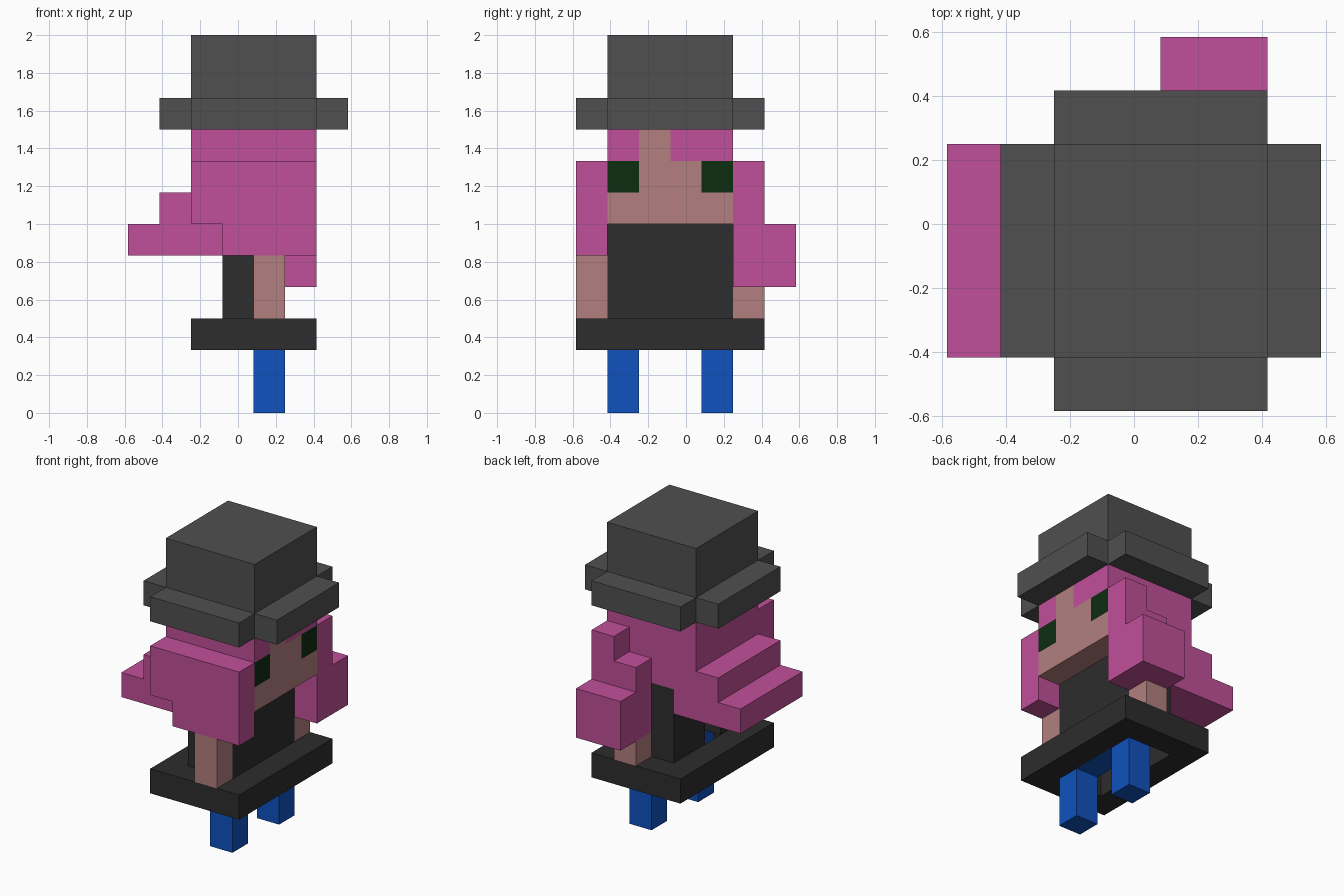
import bpy
import bmesh
from mathutils import Matrix, Vector

U = 1 / 6  # size of one block

cube = bpy.data.objects.get("Cube")
if cube:
    bpy.data.objects.remove(cube, do_unlink=True)


def make_material(name, r, g, b):
    mat = bpy.data.materials.new(name)
    mat.use_nodes = True
    mat.diffuse_color = (r, g, b, 1)
    bsdf = next(n for n in mat.node_tree.nodes if n.type == "BSDF_PRINCIPLED")
    bsdf.inputs["Base Color"].default_value = (r, g, b, 1)
    bsdf.inputs["Roughness"].default_value = 0.9
    return mat


hat_grey = make_material("hat grey", 0.08, 0.08, 0.08)
hair_pink = make_material("hair pink", 0.53, 0.08, 0.32)
skin = make_material("skin", 0.445, 0.216, 0.21)
dress_black = make_material("dress black", 0.026, 0.026, 0.026)
blue = make_material("trouser blue", 0.005, 0.084, 0.515)
eye_green = make_material("eye green", 0.004, 0.026, 0.005)


def blocks(name, mat, *boxes):
    """Join boxes, each given as (x0, x1, y0, y1, z0, z1) in block units."""
    bm = bmesh.new()
    for x0, x1, y0, y1, z0, z1 in boxes:
        centre = Vector((x0 + x1, y0 + y1, z0 + z1)) * U / 2
        size = Vector((x1 - x0, y1 - y0, z1 - z0)) * U
        bmesh.ops.create_cube(bm, size=1, matrix=Matrix.LocRotScale(centre, None, size))
    mesh = bpy.data.meshes.new(name)
    bm.to_mesh(mesh)
    bm.free()
    mesh.materials.append(mat)
    obj = bpy.data.objects.new(name, mesh)
    bpy.context.collection.objects.link(obj)
    return obj


# Hat: tall crown with a brim on all four sides
blocks("hat_crown", hat_grey, (-1.5, 2.5, -2.5, 1.5, 9, 12))
blocks("hat_brim", hat_grey,
       (-2.5, -1.5, -2.5, 1.5, 9, 10), (2.5, 3.5, -2.5, 1.5, 9, 10),
       (-1.5, 2.5, -3.5, -2.5, 9, 10), (-1.5, 2.5, 1.5, 2.5, 9, 10))

# Face layer with eyes and fringe
blocks("face", skin,
       (1.5, 2.5, -2.5, 1.5, 6, 7), (1.5, 2.5, -1.5, 0.5, 7, 8),
       (1.5, 2.5, -1.5, -0.5, 8, 9))
for side, y in (("right", -2.5), ("left", 0.5)):
    blocks(side + "_eye", eye_green, (1.5, 2.5, y, y + 1, 7, 8))
blocks("fringe", hair_pink,
       (1.5, 2.5, -2.5, -1.5, 8, 9), (1.5, 2.5, -0.5, 1.5, 8, 9))

# Hair: scalp, stepped back, side curtains and outer bunch
blocks("scalp_hair", hair_pink, (-1.5, 1.5, -2.5, 1.5, 6, 9))
blocks("back_hair", hair_pink,
       (-2.5, -1.5, -2.5, 1.5, 6, 7), (-3.5, -0.5, -2.5, 1.5, 5, 6))
blocks("right_side_hair", hair_pink,
       (-1.5, 2.5, -3.5, -2.5, 6, 8), (-0.5, 2.5, -3.5, -2.5, 5, 6))
blocks("left_side_hair", hair_pink,
       (1.5, 2.5, 1.5, 2.5, 4, 8), (0.5, 1.5, 1.5, 2.5, 4, 7),
       (0.5, 2.5, 2.5, 3.5, 4, 6))

# Arms
blocks("right_arm", skin, (0.5, 1.5, -3.5, -2.5, 3, 5))
blocks("left_arm", skin, (0.5, 1.5, 1.5, 2.5, 3, 4))

# Dress: bodice with a gap at the back, and an open skirt ring
blocks("bodice", dress_black,
       (0.5, 1.5, -2.5, 1.5, 3, 6),
       (-0.5, 0.5, -0.5, 1.5, 3, 6), (-0.5, 0.5, -2.5, -1.5, 3, 6))
blocks("skirt", dress_black,
       (1.5, 2.5, -3.5, 2.5, 2, 3), (-1.5, -0.5, -3.5, 2.5, 2, 3),
       (-0.5, 1.5, -3.5, -2.5, 2, 3), (-0.5, 1.5, 1.5, 2.5, 2, 3))

# Hips and legs
blocks("hips", blue, (0.5, 1.5, -1.5, 0.5, 2, 3))
for side, y in (("right", -2.5), ("left", 0.5)):
    blocks(side + "_leg", blue, (0.5, 1.5, y, y + 1, 0, 3))
